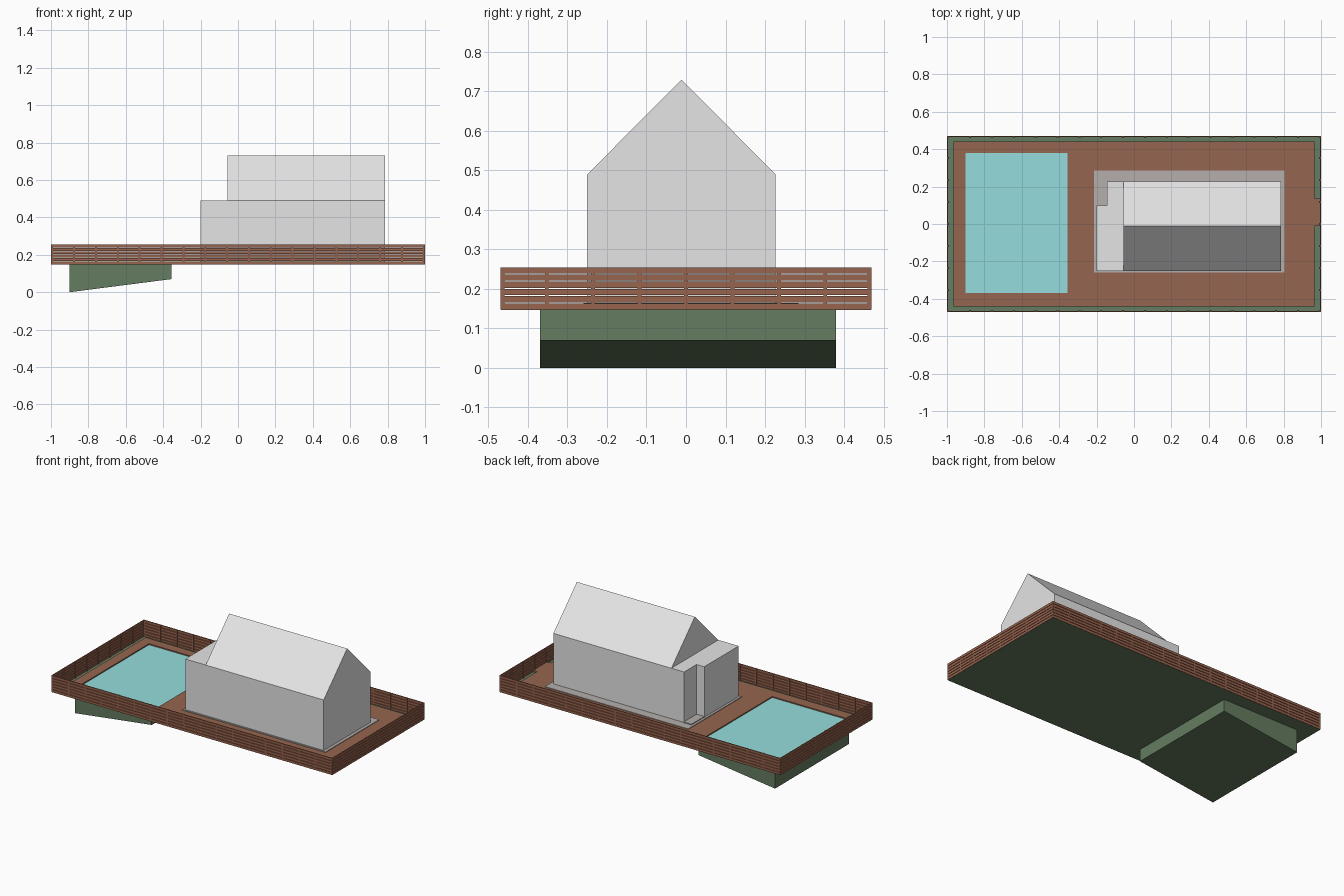
import bpy, bmesh

if "Cube" in bpy.data.objects:
    bpy.data.objects.remove(bpy.data.objects["Cube"])

def material(name, rgb):
    m = bpy.data.materials.new(name)
    m.diffuse_color = (*rgb, 1)
    m.use_nodes = True
    m.node_tree.nodes["Principled BSDF"].inputs["Base Color"].default_value = m.diffuse_color
    return m

WHITE = material("house_white", (0.78, 0.78, 0.78))
BROWN = material("deck_brown", (0.30, 0.13, 0.08))
WOOD = material("fence_wood", (0.31, 0.125, 0.075))
GREEN = material("grass_green", (0.13, 0.20, 0.115))
WATER = material("pool_water", (0.30, 0.72, 0.72))
STONE = material("stone_grey", (0.46, 0.43, 0.41))

def finish(bm, name, mat):
    bmesh.ops.recalc_face_normals(bm, faces=bm.faces)
    me = bpy.data.meshes.new(name)
    bm.to_mesh(me)
    bm.free()
    me.materials.append(mat)
    ob = bpy.data.objects.new(name, me)
    bpy.context.collection.objects.link(ob)
    return ob

def prism(bm, points, offset):
    """Extrude a closed 3D profile along an offset vector."""
    f = bm.faces.new([bm.verts.new(p) for p in points])
    r = bmesh.ops.extrude_face_region(bm, geom=[f], use_keep_orig=True)
    vs = [g for g in r["geom"] if isinstance(g, bmesh.types.BMVert)]
    bmesh.ops.translate(bm, verts=vs, vec=offset)

def box(bm, x0, x1, y0, y1, z0, z1):
    prism(bm, [(x0, y0, z0), (x1, y0, z0), (x1, y1, z0), (x0, y1, z0)], (0, 0, z1 - z0))

def boxes(name, mat, *dims):
    bm = bmesh.new()
    for d in dims:
        box(bm, *d)
    return finish(bm, name, mat)

HX, HY = 1.0, 0.47
PX0, PX1, PY0, PY1 = -0.90, -0.355, -0.37, 0.38   # pool outline

# Lawn sheet
boxes("lawn", GREEN, (-HX + .002, HX - .002, -HY + .002, HY - .002, 0.147, 0.151))

# Pool basin with sloping floor
bm = bmesh.new()
prism(bm, [(PX0, PY0, 0.147), (PX0, PY0, 0.0), (PX1, PY0, 0.07), (PX1, PY0, 0.147)],
      (0, PY1 - PY0, 0))
finish(bm, "pool_basin", GREEN)

# Water surface, just below the deck
boxes("pool_water", WATER, (PX0, PX1, PY0, PY1, 0.150, 0.154))

# Deck around the pool, with a path to the right-hand gate
DX, DY, D0, D1 = 0.965, 0.44, 0.150, 0.161
boxes("deck", BROWN,
      (-DX, PX0, -DY, DY, D0, D1), (PX1, DX, -DY, DY, D0, D1),
      (PX0, PX1, -DY, PY0, D0, D1), (PX0, PX1, PY1, DY, D0, D1),
      (DX, HX - .006, -0.01, 0.135, D0, D1))

# Paving around the house and doorstep in the corner notch
boxes("paving", STONE, (-0.215, 0.805, -0.26, 0.285, 0.155, 0.165))
boxes("doorstep", STONE, (-0.2, -0.145, 0.1, 0.23, 0.16, 0.170))

# House walls with a notched corner
bm = bmesh.new()
prism(bm, [(-0.2, -0.25, 0.16), (0.785, -0.25, 0.16), (0.785, 0.227, 0.16),
           (-0.145, 0.227, 0.16), (-0.145, 0.1, 0.16), (-0.2, 0.1, 0.16)], (0, 0, 0.33))
finish(bm, "house_walls", WHITE)

# Gable roof
bm = bmesh.new()
prism(bm, [(-0.055, -0.25, 0.49), (-0.055, 0.227, 0.49), (-0.055, -0.0115, 0.73)],
      (0.84, 0, 0))
finish(bm, "gable_roof", WHITE)

# Fence: six horizontal boards per side, narrow posts between panels
T, BOARDS, PITCH, BH, Z0, Z1 = 0.006, 6, 0.0183, 0.0155, 0.148, 0.255
bm = bmesh.new()
for i in range(BOARDS):
    z = Z0 + i * PITCH
    for s in (-1, 1):
        a, b = sorted((s * HY, s * (HY - T)))
        box(bm, -HX, HX, a, b, z, z + BH)
        a, b = sorted((s * HX, s * (HX - T)))
        box(bm, a, b, -HY + T, HY - T, z, z + BH)
finish(bm, "fence_boards", WOOD)

bm = bmesh.new()
W, IN = 0.005, 0.001
for s in (-1, 1):
    for i in range(18):
        x = -HX + W + IN + i * (2 * (HX - W - IN)) / 17
        a, b = sorted((s * (HY - IN), s * (HY - 0.010)))
        box(bm, x - W, x + W, a, b, Z0, Z1 - .001)
    for i in range(1, 8):
        y = -HY + i * 2 * HY / 8
        a, b = sorted((s * (HX - IN), s * (HX - 0.010)))
        box(bm, a, b, y - W, y + W, Z0, Z1 - .001)
finish(bm, "fence_posts", WOOD)
